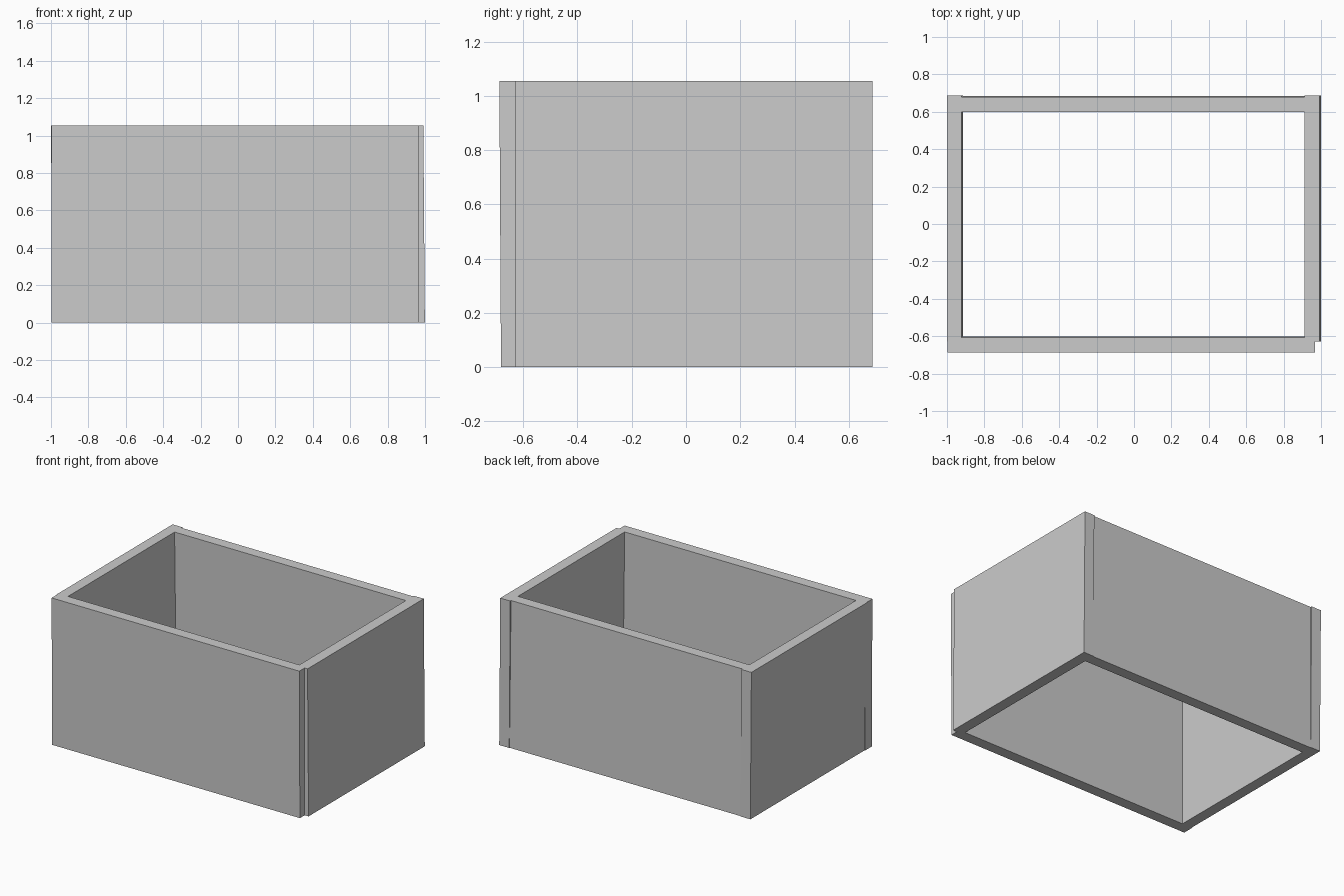
import bpy, bmesh

if "Cube" in bpy.data.objects:
    bpy.data.objects.remove(bpy.data.objects["Cube"])

HEIGHT = 1.055
LEAN = 0.008


def wall(name, x0, x1, y0, y1, lean_x=0.0, lean_y=0.0):
    """Upright slab given by its base extents; the top edge shifts by the lean."""
    bm = bmesh.new()
    bmesh.ops.create_cube(bm, size=1.0)
    for v in bm.verts:
        top = v.co.z > 0
        v.co.x = (x1 if v.co.x > 0 else x0) + (lean_x if top else 0)
        v.co.y = (y1 if v.co.y > 0 else y0) + (lean_y if top else 0)
        v.co.z = HEIGHT if top else 0.0
    mesh = bpy.data.meshes.new(name)
    bm.to_mesh(mesh)
    bm.free()
    obj = bpy.data.objects.new(name, mesh)
    bpy.context.collection.objects.link(obj)
    return obj


# Side walls, both leaning slightly to the left
wall("left_wall", -0.992, -0.914, -0.628, 0.688, lean_x=-LEAN)
wall("right_wall", 0.920, 0.999, -0.628, 0.688, lean_x=-LEAN)

# Front wall overlaps the side wall ends, stopping short on the right
wall("front_wall", -0.996, 0.968, -0.682, -0.602, lean_y=-0.006)

# Back wall sits between the side walls, slightly recessed
wall("back_wall", -0.93, 0.93, 0.605, 0.684, lean_y=-0.006)
